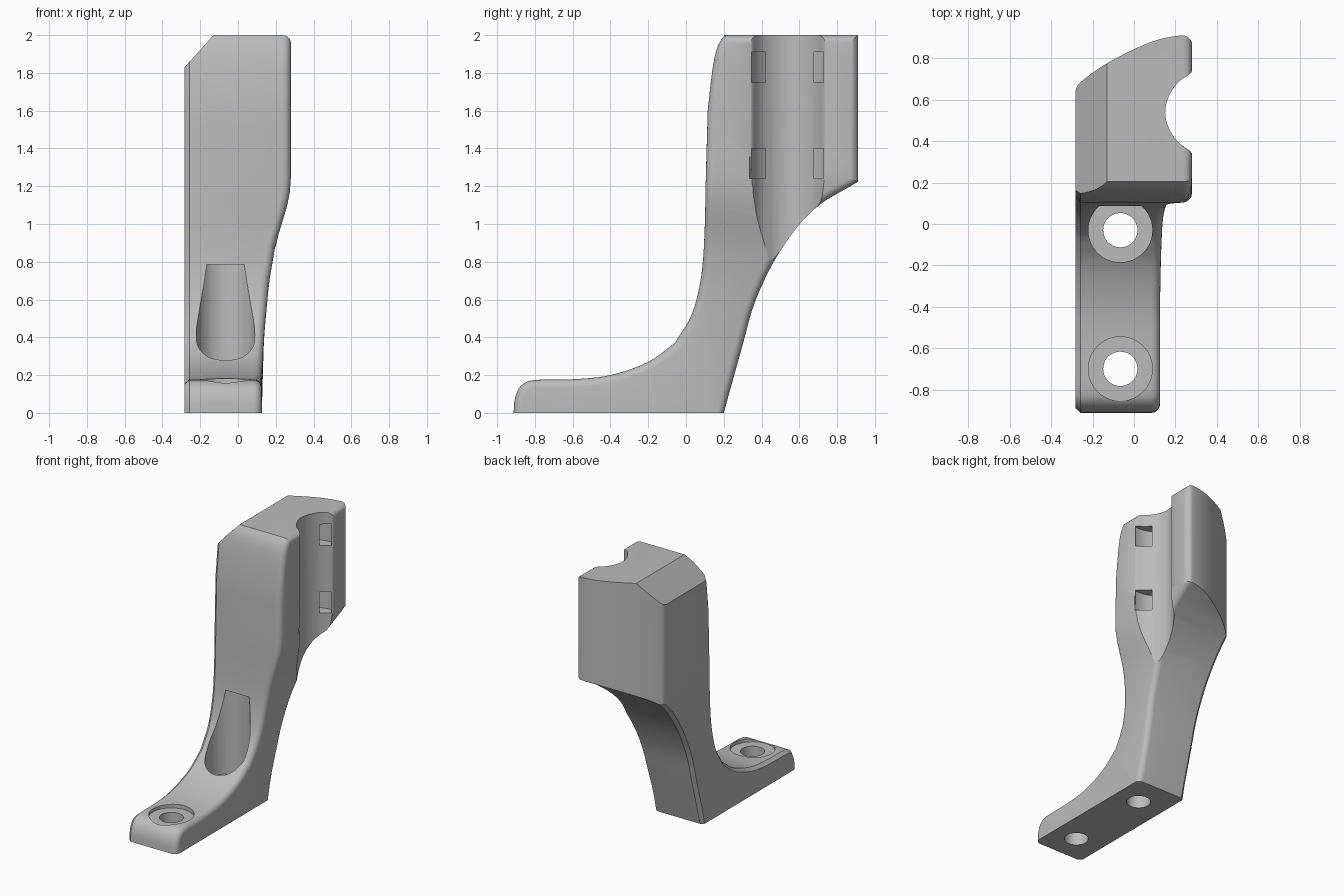
import bpy, bmesh
from math import sin, cos, pi, radians
from mathutils import Vector

cube = bpy.data.objects.get("Cube")
if cube:
    bpy.data.objects.remove(cube)

grey = bpy.data.materials.new("plain_grey")
grey.use_nodes = True
colour = (0.5, 0.5, 0.5, 1)
grey.diffuse_color = colour
grey.node_tree.nodes["Principled BSDF"].inputs["Base Color"].default_value = colour


def make_object(name, bm):
    """Turn a closed bmesh into an object with its faces outward."""
    bmesh.ops.recalc_face_normals(bm, faces=bm.faces[:])
    if bm.calc_volume(signed=True) < 0:
        bmesh.ops.reverse_faces(bm, faces=bm.faces[:])
    mesh = bpy.data.meshes.new(name)
    bm.to_mesh(mesh)
    bm.free()
    mesh.materials.append(grey)
    obj = bpy.data.objects.new(name, mesh)
    bpy.context.scene.collection.objects.link(obj)
    return obj


def smooth_path(points, steps=4):
    """Catmull-Rom curve through the points, without the last one."""
    p = [Vector(q) for q in points]
    p = [2 * p[0] - p[1]] + p + [2 * p[-1] - p[-2]]
    out = []
    for a, b, c, d in zip(p, p[1:], p[2:], p[3:]):
        for k in range(steps):
            t = k / steps
            out.append(0.5 * (2 * b + (c - a) * t + (2 * a - 5 * b + 4 * c - d) * t * t
                              + (3 * b - a - 3 * c + d) * t ** 3))
    return out


def right_wall(z):
    """The foot is narrow and the head is wide, with a soft flare between."""
    table = ((0.2, 0.126), (0.45, 0.14), (0.7, 0.165), (0.9, 0.2),
             (1.02, 0.237), (1.1, 0.261), (1.2, 0.28))
    if z <= table[0][0]:
        return table[0][1]
    for (z0, x0), (z1, x1) in zip(table, table[1:]):
        if z <= z1:
            return x0 + (x1 - x0) * (z - z0) / (z1 - z0)
    return table[-1][1]


def inset(loop, d):
    """Mitred inset of a closed clockwise outline, keeping the sole on the ground."""
    out = []
    for i, p in enumerate(loop):
        e0 = (p - loop[i - 1]).normalized()
        e1 = (loop[(i + 1) % len(loop)] - p).normalized()
        n0, n1 = Vector((e0.y, -e0.x)), Vector((e1.y, -e1.x))
        q = p + (n0 + n1) * (d / (1 + n0.dot(n1)))
        if p.y < 1e-5:
            q.y = 0
        out.append(q)
    return out


# Side outline: matching stations along the front and the back
front = (smooth_path([(-0.913, 0), (-0.905, 0.08), (-0.872, 0.145), (-0.8, 0.174),
                      (-0.6, 0.178), (-0.4, 0.2), (-0.2, 0.27), (-0.06, 0.37)])
         + smooth_path([(-0.06, 0.37), (0.03, 0.52), (0.08, 0.72), (0.098, 0.95),
                        (0.105, 1.25), (0.115, 1.6)])
         + smooth_path([(0.115, 1.6), (0.14, 1.82), (0.167, 1.94), (0.205, 2)], 2)
         + [Vector((0.205, 2))])
sole = [Vector((-0.84 + 1.04 * i / 28, 0)) for i in range(28)]
back = (sole
        + smooth_path([(0.2, 0), (0.3, 0.36), (0.37, 0.6), (0.5, 0.86),
                       (0.68, 1.08), (0.913, 1.225)])
        + smooth_path([(0.913, 1.225), (0.913, 1.45), (0.913, 1.7), (0.913, 2)], 2)
        + [Vector((0.913, 2))])
outline = front + back[::-1]
count, half = len(outline), len(front)

# Body: slices across the width, chamfered on the left and rounded on the right
R, LEFT = 0.042, -0.283
slices = [[(LEFT, p) for p in inset(outline, 0.022)],
          [(LEFT + 0.025, p) for p in outline]]
for k in range(6):
    a = k / 5 * pi / 2
    ring = inset(outline, R * (1 - cos(a)))
    slices.append([(right_wall(o.y) - R * (1 - sin(a)), p) for o, p in zip(outline, ring)])

bm = bmesh.new()
rings = [[bm.verts.new((x, p.x, p.y)) for x, p in s] for s in slices]
for r0, r1 in zip(rings, rings[1:]):
    for i in range(count):
        j = (i + 1) % count
        bm.faces.new((r0[i], r0[j], r1[j], r1[i]))
for ring in (rings[0], rings[-1]):
    for i in range(half - 1):
        bm.faces.new((ring[i], ring[i + 1], ring[count - 2 - i], ring[count - 1 - i]))
body = make_object("bracket_body", bm)


def volume(mesh):
    bm = bmesh.new()
    bm.from_mesh(mesh)
    v = bm.calc_volume(signed=True)
    bm.free()
    return v


def cut(name, points, low, high, axis="z"):
    """Cut a prism out of the body, extruded along z (x, y) or along y (x, z)."""
    bm = bmesh.new()
    place = (lambda p, h: (p[0], p[1], h)) if axis == "z" else (lambda p, h: (p[0], h, p[1]))
    a, b = [[bm.verts.new(place(p, h)) for p in points] for h in (low, high)]
    bm.faces.new(a)
    bm.faces.new(b)
    for i in range(len(points)):
        j = (i + 1) % len(points)
        bm.faces.new((a[i], a[j], b[j], b[i]))
    cutter = make_object(name, bm)
    cutter.hide_render = True
    before = volume(body.data)
    # Take the first solver that removes a sensible amount
    for solver in ("EXACT", "MANIFOLD", "FLOAT"):
        mod = body.modifiers.new(name, "BOOLEAN")
        mod.operation, mod.solver, mod.object = "DIFFERENCE", solver, cutter
        bpy.context.view_layer.update()
        graph = bpy.context.evaluated_depsgraph_get()
        result = bpy.data.meshes.new_from_object(body.evaluated_get(graph))
        body.modifiers.remove(mod)
        if 0.6 * before < volume(result) < before:
            body.data = result
            break
    bpy.data.objects.remove(cutter)


def arc(cx, cy, r, start, end, n):
    return [(cx + r * cos(radians(start + (end - start) * i / n)),
             cy + r * sin(radians(start + (end - start) * i / n))) for i in range(n + 1)]


# Curved back of the head
rear = smooth_path([(-0.3, 0.58), (-0.283, 0.64), (-0.262, 0.682), (-0.15, 0.765), (0, 0.845),
                    (0.12, 0.892), (0.225, 0.911), (0.262, 0.902), (0.281, 0.87), (0.284, 0.8)])
cut("rear_cutter", [tuple(p) for p in rear] + [(0.4, 0.8), (0.4, 1.2), (-0.4, 1.2), (-0.4, 0.58)],
    0.5, 2.2)

# Sloping corner at the top left
cut("corner_cutter", [(-0.35, 1.755), (-0.125, 2.005), (-0.125, 2.2), (-0.35, 2.2)], -0.2, 1.2, "y")

# Pipe groove down the right side
lip = [(0.284, 0.325), (0.278, 0.345), (0.262, 0.36), (0.235, 0.378), (0.205, 0.405), (0.175, 0.45),
       (0.157, 0.495), (0.151, 0.54)]
groove = smooth_path(lip + [(x, 1.08 - y) for x, y in lip[-2::-1]], 3)
cut("groove_cutter", [tuple(p) for p in groove] + [(0.284, 0.755), (0.45, 0.755), (0.45, 0.325)],
    0.3, 2.2)

# Curved strap slots behind the groove
for z in (1.24, 1.75):
    cut("slot_cutter", arc(0.24, 0.553, 0.219, 80, 280, 24) + arc(0.24, 0.547, 0.134, 280, 80, 24),
        z, z + 0.16)

# Screw holes with wide seats
for y, top in ((-0.70, 0.4), (-0.03, 0.785)):
    cut("seat_cutter", arc(-0.066, y, 0.155, 0, 352.5, 47), 0.152, top)
    cut("hole_cutter", arc(-0.066, y, 0.083, 0, 350, 35), -0.2, 0.3)

# Smooth the curves and keep the edges sharp
for obj in bpy.context.selected_objects:
    obj.select_set(False)
body.select_set(True)
bpy.context.view_layer.objects.active = body
bpy.ops.object.shade_smooth_by_angle(angle=radians(28))
